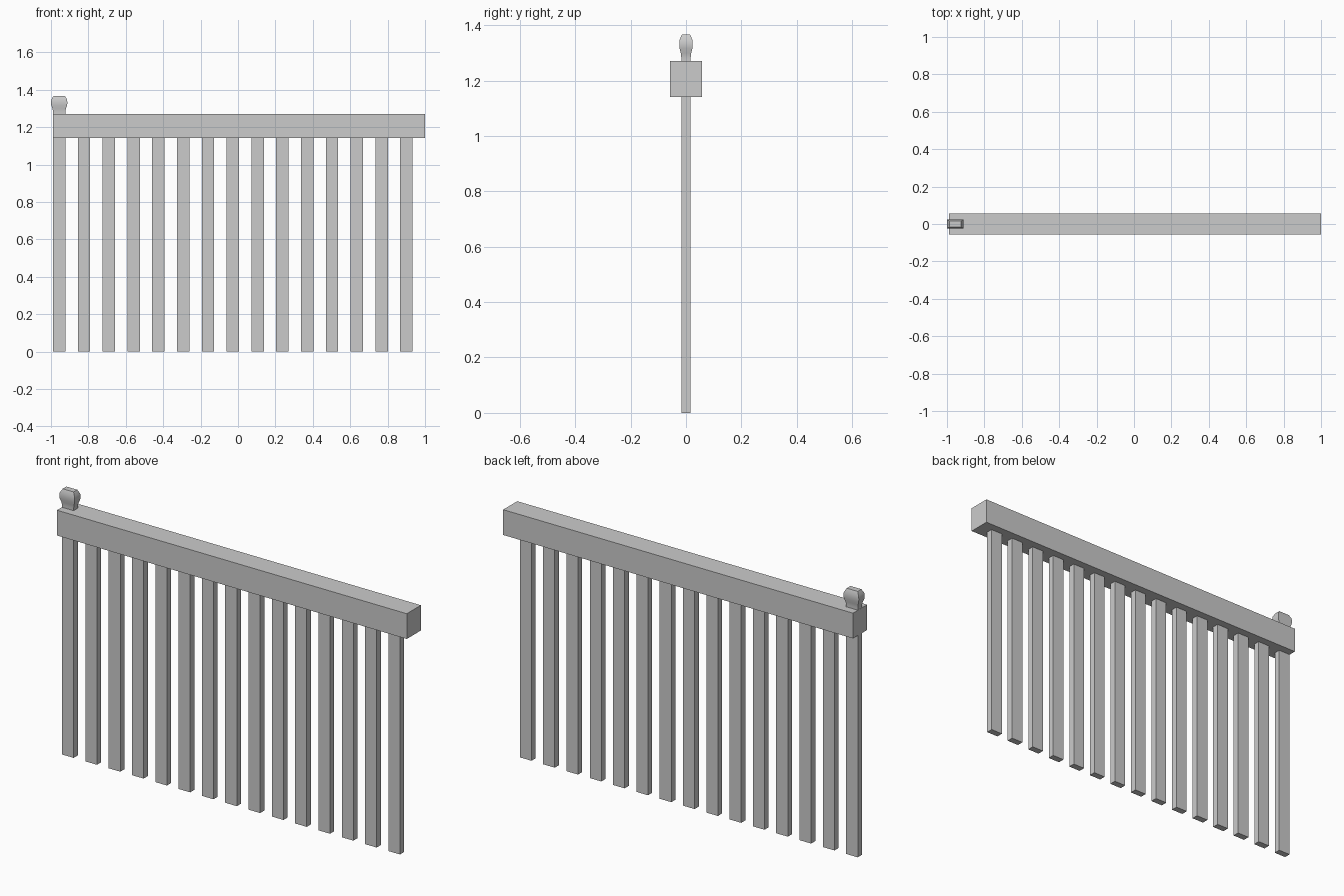
import bpy, bmesh

if "Cube" in bpy.data.objects:
    bpy.data.objects.remove(bpy.data.objects["Cube"])


def add_object(name, bm):
    bmesh.ops.recalc_face_normals(bm, faces=bm.faces[:])
    mesh = bpy.data.meshes.new(name)
    bm.to_mesh(mesh)
    bm.free()
    obj = bpy.data.objects.new(name, mesh)
    bpy.context.collection.objects.link(obj)
    return obj


def loft(name, cx, rings):
    """Stack rectangular rings (half x, half y, z) into a closed solid."""
    bm = bmesh.new()
    loops = [[bm.verts.new((cx + sx * hx, sy * hy, z))
              for sx, sy in ((-1, -1), (1, -1), (1, 1), (-1, 1))]
             for hx, hy, z in rings]
    bm.faces.new(loops[0])
    bm.faces.new(loops[-1])
    for a, b in zip(loops, loops[1:]):
        for i in range(4):
            j = (i + 1) % 4
            bm.faces.new((a[i], a[j], b[j], b[i]))
    return add_object(name, bm)


RAIL_BOTTOM, RAIL_TOP = 1.141, 1.271
FIRST_X, STEP, COUNT = -0.956, 0.1326, 15

# Heavy top rail
loft("top_rail", 0.005, [(0.995, 0.057, RAIL_BOTTOM), (0.995, 0.057, RAIL_TOP)])

# Evenly spaced flat balusters
for i in range(COUNT):
    loft(f"baluster_{i + 1:02d}", FIRST_X + i * STEP,
         [(0.033, 0.017, 0), (0.033, 0.017, RAIL_BOTTOM)])

# Flared finial on top of the first post
finial = loft("finial", FIRST_X, [
    (0.033, 0.017, RAIL_TOP),
    (0.033, 0.017, 1.284),
    (0.036, 0.019, 1.299),
    (0.042, 0.023, 1.316),
    (0.044, 0.024, 1.330),
    (0.042, 0.023, 1.347),
    (0.031, 0.015, 1.366),
])
bpy.context.view_layer.objects.active = finial
finial.select_set(True)
bpy.ops.object.shade_smooth_by_angle()
